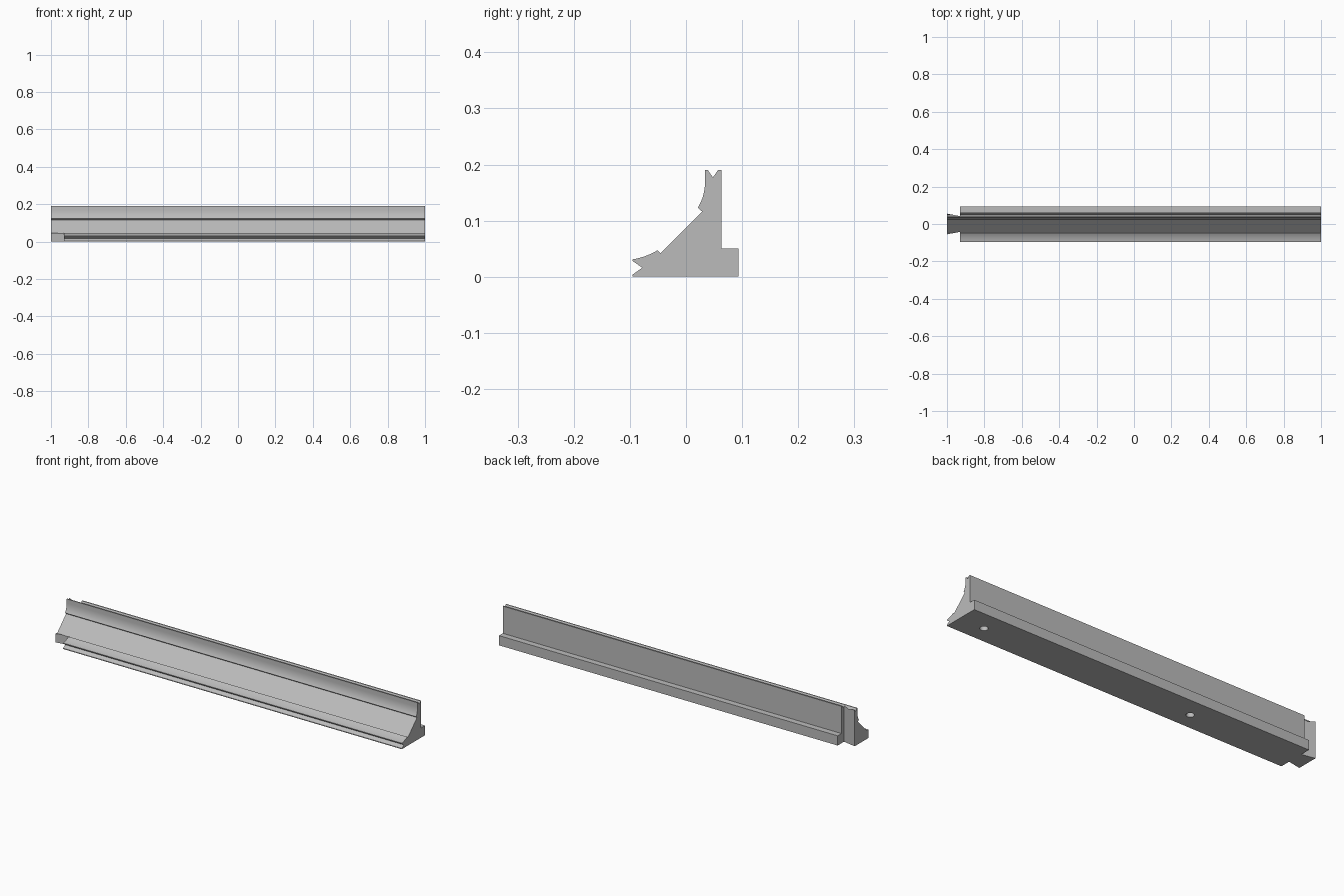
import bpy
import bmesh
from mathutils import Vector

cube = bpy.data.objects.get("Cube")
if cube:
    bpy.data.objects.remove(cube)

SHOULDER = -0.93
grey = bpy.data.materials.new("light_grey")
grey.use_nodes = True
grey.diffuse_color = (0.5, 0.5, 0.5, 1)
grey.node_tree.nodes["Principled BSDF"].inputs["Base Color"].default_value = (0.5, 0.5, 0.5, 1)


def prism(name, outline, offset):
    """Extrude a closed outline of 3D points along offset."""
    bm = bmesh.new()
    face = bm.faces.new([bm.verts.new(p) for p in outline])
    top = bmesh.ops.extrude_face_region(bm, geom=[face])["geom"]
    bmesh.ops.translate(bm, vec=Vector(offset),
                        verts=[v for v in top if isinstance(v, bmesh.types.BMVert)])
    # the extrusion may keep the starting face or drop it; cap any open end
    edges = [e for e in bm.edges if e.is_boundary]
    if edges:
        bmesh.ops.holes_fill(bm, edges=edges)
    bmesh.ops.recalc_face_normals(bm, faces=bm.faces)
    mesh = bpy.data.meshes.new(name)
    bm.to_mesh(mesh)
    bm.free()
    mesh.materials.append(grey)
    obj = bpy.data.objects.new(name, mesh)
    bpy.context.collection.objects.link(obj)
    return obj


def arc(a, c, b, steps=8):
    """Curve from a to b pulled towards c."""
    a, b, c = Vector(a), Vector(b), Vector(c)
    ts = [i / steps for i in range(steps + 1)]
    return [(a * (1 - t) ** 2 + c * 2 * t * (1 - t) + b * t * t)[:] for t in ts]


# Moulding cross-section (y, z)
profile = [(-0.095, 0), (-0.095, 0.004), (-0.078, 0.016), (-0.095, 0.028)]
profile += arc((-0.095, 0.031), (-0.071, 0.035), (-0.051, 0.047))
profile += [(-0.045, 0.042), (0.029, 0.116)]
profile += arc((0.021, 0.123), (0.033, 0.142), (0.034, 0.168))
profile += [(0.034, 0.19), (0.039, 0.19), (0.048, 0.177), (0.057, 0.19), (0.063, 0.19),
            (0.063, 0.05), (0.094, 0.05), (0.094, 0)]
rail = prism("moulding_rail", [(-1, y, z) for y, z in profile], (2, 0, 0))

# Dovetail tenon: trim both sides of the end
cutters = []
for side in (-1, 1):
    plan = [(-1.05, 0.065), (SHOULDER, 0.042), (SHOULDER, 0.2), (-1.05, 0.2)]
    cutters.append(prism("tenon_cutter", [(x, side * y, -0.1) for x, y in plan], (0, 0, 0.5)))

# Blind screw holes in the underside
for x in (0.86, -0.33):
    bpy.ops.mesh.primitive_cylinder_add(vertices=32, radius=0.019, depth=0.1,
                                        location=(x, -0.007, 0))
    hole = bpy.context.object
    hole.name = "screw_hole_cutter"
    hole.data.materials.append(grey)
    cutters.append(hole)

bpy.ops.object.select_all(action="DESELECT")
bpy.context.view_layer.objects.active = rail
rail.select_set(True)
for cutter in cutters:
    cut = rail.modifiers.new("cut", "BOOLEAN")
    cut.operation = "DIFFERENCE"
    cut.solver = "EXACT"
    cut.object = cutter
    bpy.ops.object.modifier_apply(modifier=cut.name)
    bpy.data.objects.remove(cutter)

bpy.ops.object.shade_smooth_by_angle(angle=0.5)
